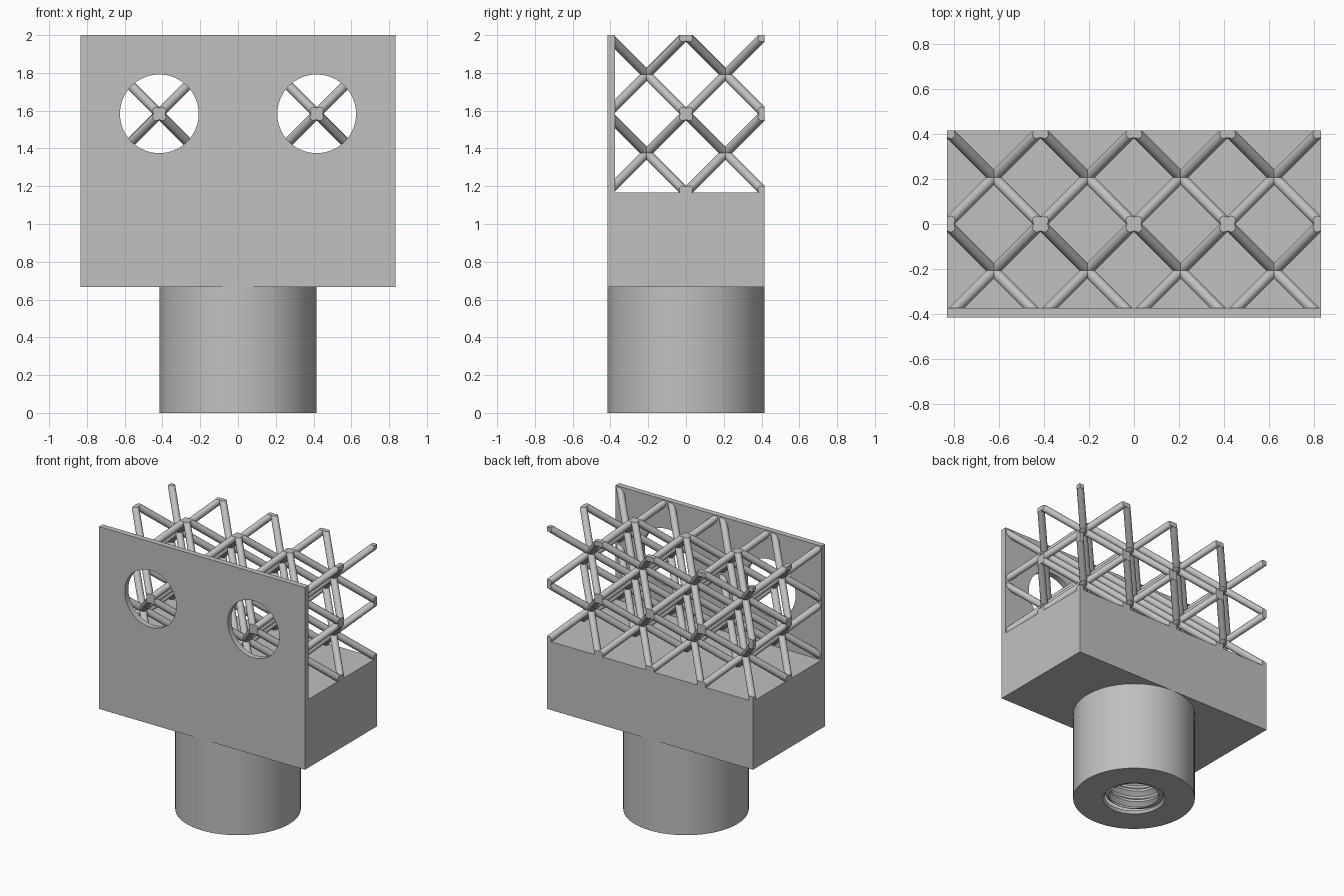
import bpy, bmesh, math
from math import cos, sin, pi, tau
from mathutils import Vector, Matrix

if "Cube" in bpy.data.objects:
    bpy.data.objects.remove(bpy.data.objects["Cube"], do_unlink=True)

MM = 2 / 48                      # model unit
CELL = 10 * MM                   # lattice cell size
HX, HY = 2 * CELL, CELL          # half width and half depth
Z_BLOCK, Z_LATTICE, Z_TOP = 16 * MM, 28 * MM, 2.0
PLATE = MM

grey = bpy.data.materials.new("light grey")
grey.use_nodes = True
colour = (0.53, 0.53, 0.53, 1)
grey.diffuse_color = colour
grey.node_tree.nodes["Principled BSDF"].inputs["Base Color"].default_value = colour


def finish(name, bm, smooth=True):
    bmesh.ops.recalc_face_normals(bm, faces=bm.faces[:])
    mesh = bpy.data.meshes.new(name)
    bm.to_mesh(mesh)
    bm.free()
    obj = bpy.data.objects.new(name, mesh)
    bpy.context.collection.objects.link(obj)
    mesh.materials.append(grey)
    if smooth:
        bpy.ops.object.select_all(action="DESELECT")
        obj.select_set(True)
        bpy.context.view_layer.objects.active = obj
        bpy.ops.object.shade_smooth_by_angle(angle=math.radians(35))
    return obj


def rod(bm, start, end, radius, sides):
    axis = end - start
    turn = axis.to_track_quat("Z", "Y").to_matrix().to_4x4()
    bmesh.ops.create_cone(bm, cap_ends=True, segments=sides, radius1=radius,
                          radius2=radius, depth=axis.length,
                          matrix=Matrix.Translation((start + end) / 2) @ turn)


# Block with upright front plate: L profile extruded sideways
bm = bmesh.new()
profile = [(-HY, Z_BLOCK), (HY, Z_BLOCK), (HY, Z_LATTICE),
           (PLATE - HY, Z_LATTICE), (PLATE - HY, Z_TOP), (-HY, Z_TOP)]
face = bm.faces.new([bm.verts.new((-HX, y, z)) for y, z in profile])
side = bmesh.ops.extrude_face_region(bm, geom=[face])["geom"]
bmesh.ops.translate(bm, vec=(2 * HX, 0, 0),
                    verts=[v for v in side if isinstance(v, bmesh.types.BMVert)])
body = finish("block_and_plate", bm, smooth=False)

# Round windows through the plate
bm = bmesh.new()
for x in (-CELL, CELL):
    z = Z_LATTICE + CELL
    rod(bm, Vector((x, -HY - MM, z)), Vector((x, 2 * MM - HY, z)), 5 * MM, 64)
cutter = finish("window_cutter", bm, smooth=False)
cutter.hide_render = True
cutter.hide_set(True)
cut = body.modifiers.new("windows", "BOOLEAN")
cut.operation, cut.solver, cut.object = "DIFFERENCE", "EXACT", cutter
bpy.context.view_layer.objects.active = body
bpy.ops.object.modifier_apply(modifier=cut.name)
bpy.data.objects.remove(cutter, do_unlink=True)

# Lattice: rods from every cell centre to its eight corners, trimmed flush
bm = bmesh.new()
signs = (-1, 1)
for i in range(4):
    for j in range(2):
        for k in range(2):
            centre = Vector((-HX, -HY, Z_LATTICE)) + Vector((i + .5, j + .5, k + .5)) * CELL
            for sx in signs:
                for sy in signs:
                    for sz in signs:
                        reach = Vector((sx, sy, sz)) * CELL / 2
                        rod(bm, centre, centre + reach * 1.15, 0.6 * MM, 16)
planes = [((HX, 0, 0), (1, 0, 0)), ((-HX, 0, 0), (-1, 0, 0)),
          ((0, HY, 0), (0, 1, 0)), ((0, -HY, 0), (0, -1, 0)),
          ((0, 0, Z_TOP), (0, 0, 1)), ((0, 0, Z_LATTICE - .01), (0, 0, -1))]
for point, normal in planes:
    bmesh.ops.bisect_plane(bm, geom=bm.verts[:] + bm.edges[:] + bm.faces[:],
                           plane_co=point, plane_no=normal, clear_outer=True)
    bmesh.ops.holes_fill(bm, edges=[e for e in bm.edges if e.is_boundary], sides=0)
finish("lattice", bm)

# Round socket: wall, bottom ring and countersink as a lathe
SIDES = 64
bm = bmesh.new()
MAJOR, MINOR, MOUTH = 0.2, 0.17, 0.02
rings = [[bm.verts.new((r * cos(tau * s / SIDES), r * sin(tau * s / SIDES), z))
          for s in range(SIDES)]
         for r, z in [(HY, Z_BLOCK), (HY, 0), (MAJOR + .012, 0), (MAJOR, MOUTH)]]
for lower, upper in zip(rings, rings[1:]):
    for s in range(SIDES):
        t = (s + 1) % SIDES
        bm.faces.new((lower[s], lower[t], upper[t], upper[s]))
finish("socket", bm)

# Internal thread: helical V groove closed by a flat end
PITCH, TURNS = 2 * MM, 7
DEPTH = MOUTH + (TURNS - 1) * PITCH
bm = bmesh.new()


def thread_point(step, radius, lift):
    a = tau * step / SIDES
    z = MOUTH + PITCH * (step / SIDES - 1 + lift)
    return bm.verts.new((radius * cos(a), radius * sin(a), min(max(z, MOUTH), DEPTH)))


shape = [(MINOR, 0), (MINOR, .2), (MAJOR, .5), (MAJOR, .7), (MINOR, 1)]
strip = [[thread_point(s, r, h) for r, h in shape] for s in range(SIDES * TURNS + 1)]
for a, b in zip(strip, strip[1:]):
    for n in range(len(shape) - 1):
        bm.faces.new((a[n], b[n], b[n + 1], a[n + 1]))
bmesh.ops.remove_doubles(bm, verts=bm.verts[:], dist=0.0001)
bmesh.ops.create_circle(bm, cap_ends=True, segments=SIDES, radius=MAJOR,
                        matrix=Matrix.Translation((0, 0, DEPTH)))
finish("thread", bm)
